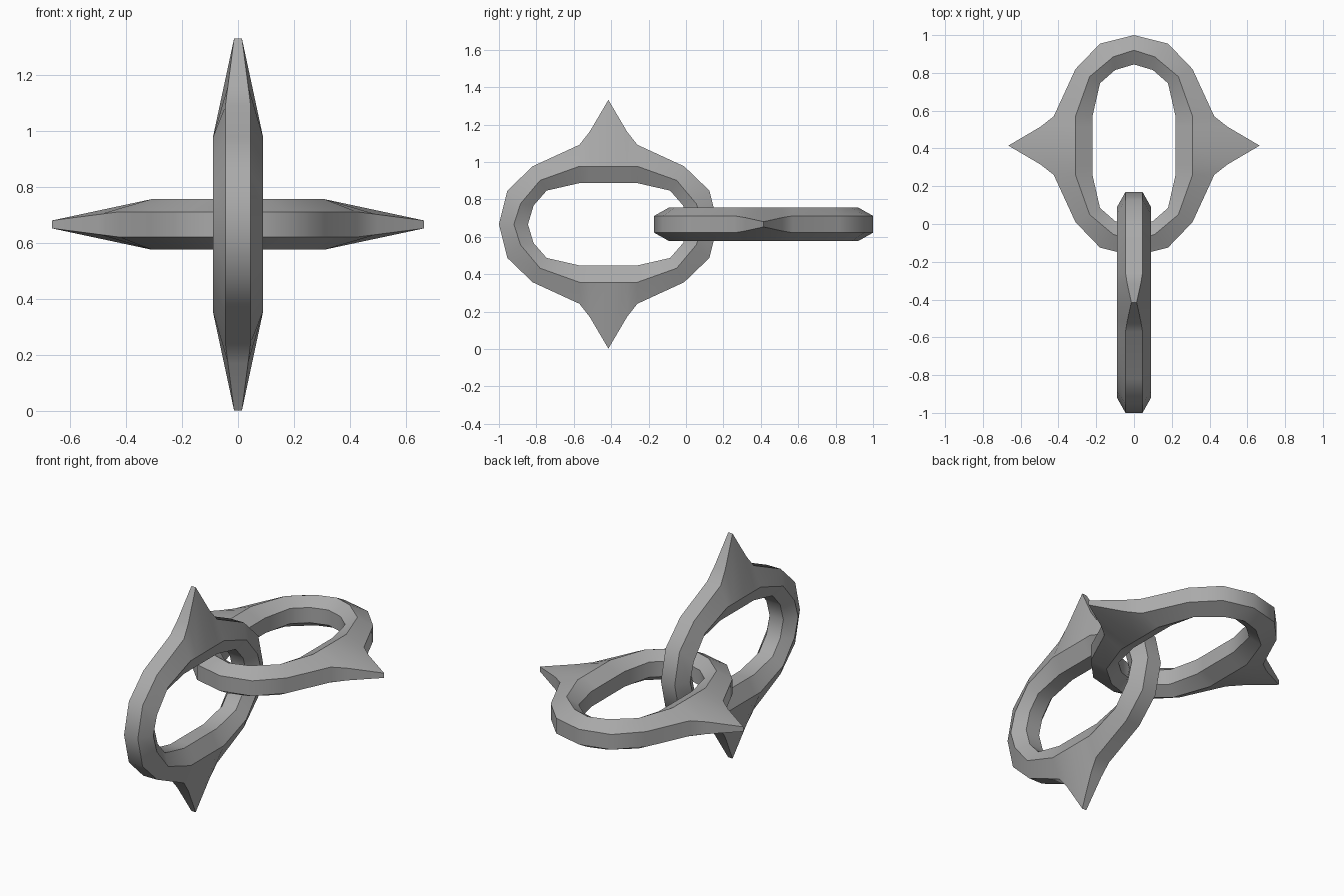
import bpy, bmesh, math

if "Cube" in bpy.data.objects:
    bpy.data.objects.remove(bpy.data.objects["Cube"])

steel = bpy.data.materials.new("grey steel")
steel.use_nodes = True
GREY = (0.4, 0.4, 0.4, 1)
steel.diffuse_color = GREY
steel.node_tree.nodes["Principled BSDF"].inputs["Base Color"].default_value = GREY

# A quarter of the link: inner, crest and outer points (across, along), rim half thickness
QUARTER = [
    ((0, .43), (0, .505), (0, .585), .045),
    ((.10, .40), (.11, .47), (.18, .54), .045),
    ((.18, .33), (.235, .365), (.31, .405), .045),
    ((.22, .155), (.31, .155), (.425, .155), .045),
    ((.22, .10), (.31, .10), (.495, .10), .036),
    ((.22, 0), (.31, 0), (.665, 0), .014),
]
INNER_HALF, CREST_HALF = .045, .09


def flip(station, sx, sy):
    return tuple((p[0] * sx, p[1] * sy) for p in station[:3]) + (station[3],)


def spiked_link(name, centre_y, roll):
    # Mirror the quarter into a half, then into the whole closed loop
    half = QUARTER + [flip(s, 1, -1) for s in QUARTER[-2::-1]]
    loop = half + [flip(s, -1, 1) for s in half[-2:0:-1]]
    bm = bmesh.new()
    rings = []
    for inner, crest, outer, rim in loop:
        section = [(inner, INNER_HALF), (crest, CREST_HALF), (outer, rim),
                   (outer, -rim), (crest, -CREST_HALF), (inner, -INNER_HALF)]
        rings.append([bm.verts.new((*p, h)) for p, h in section])
    # Skin neighbouring six-sided sections
    for i, ring in enumerate(rings):
        after = rings[(i + 1) % len(rings)]
        for k in range(6):
            n = (k + 1) % 6
            bm.faces.new((ring[k], ring[n], after[n], after[k]))
    bmesh.ops.recalc_face_normals(bm, faces=bm.faces)
    mesh = bpy.data.meshes.new(name)
    bm.to_mesh(mesh)
    bm.free()
    mesh.materials.append(steel)
    link = bpy.data.objects.new(name, mesh)
    bpy.context.collection.objects.link(link)
    link.location = (0, centre_y, .667)
    link.rotation_euler = (0, roll, 0)
    bpy.ops.object.select_all(action='DESELECT')
    link.select_set(True)
    bpy.context.view_layer.objects.active = link
    bpy.ops.object.shade_smooth_by_angle(angle=math.radians(38))


# Upright front link threaded through the flat rear link
spiked_link("front_chain_link", -.415, math.pi / 2)
spiked_link("rear_chain_link", .415, 0)
